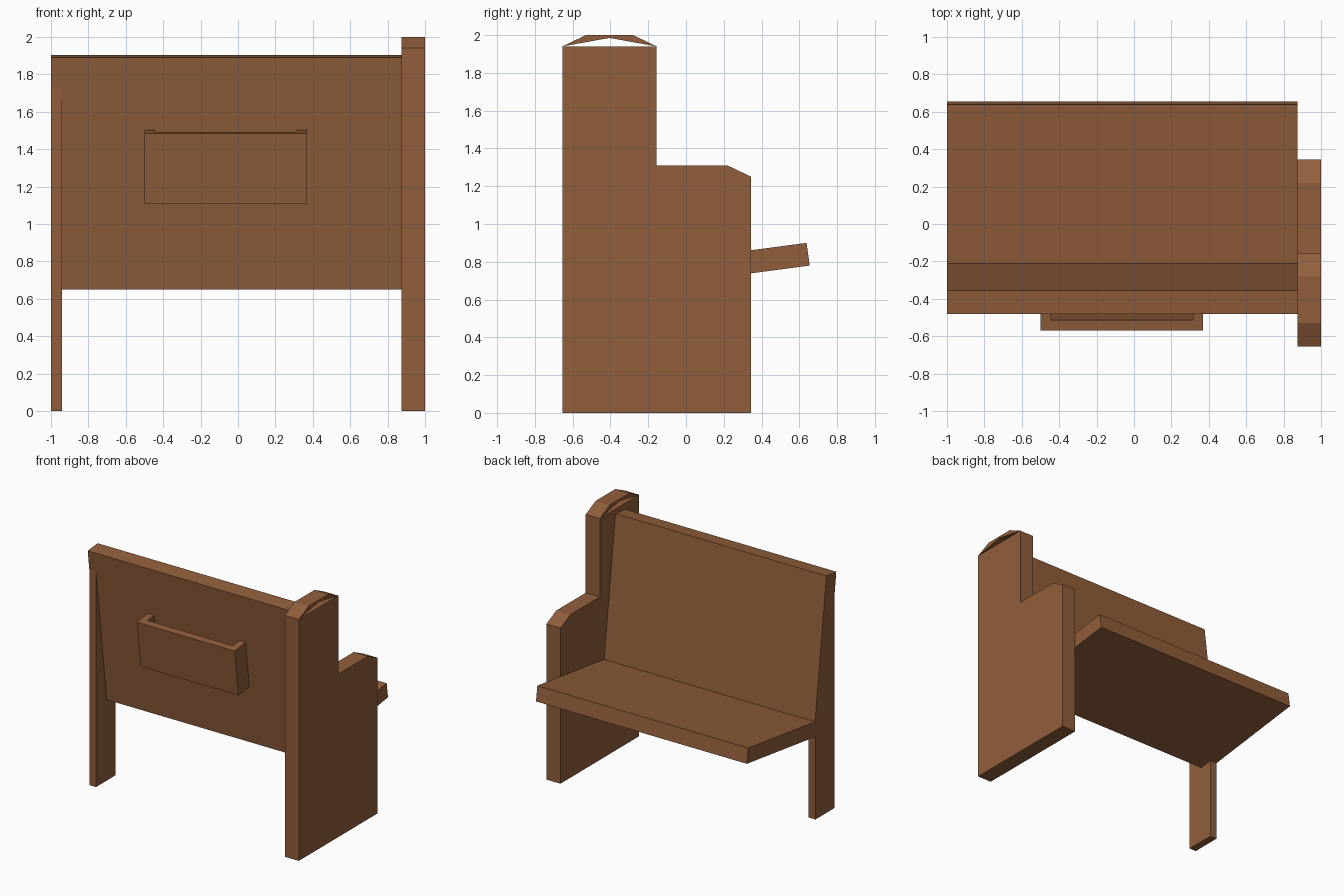
import bpy, bmesh

if "Cube" in bpy.data.objects:
    bpy.data.objects.remove(bpy.data.objects["Cube"])

wood = bpy.data.materials.new("brown_wood")
wood.diffuse_color = (0.283, 0.114, 0.045, 1.0)
wood.use_nodes = True
wood.node_tree.nodes["Principled BSDF"].inputs["Base Color"].default_value = wood.diffuse_color


def extrude_x(name, profile, x0, x1):
    """Extrude a (y, z) profile along x into a solid."""
    bm = bmesh.new()
    face = bm.faces.new([bm.verts.new((x0, y, z)) for y, z in profile])
    new = bmesh.ops.extrude_face_region(bm, geom=[face])["geom"]
    verts = [v for v in new if isinstance(v, bmesh.types.BMVert)]
    bmesh.ops.translate(bm, verts=verts, vec=(x1 - x0, 0, 0))
    bmesh.ops.recalc_face_normals(bm, faces=bm.faces[:])
    mesh = bpy.data.meshes.new(name)
    bm.to_mesh(mesh)
    bm.free()
    mesh.materials.append(wood)
    obj = bpy.data.objects.new(name, mesh)
    bpy.context.collection.objects.link(obj)
    return obj


TILT = 0.125  # lean of the back board, y per z


def rear(z):
    """y of the back board's rear surface at height z."""
    return -0.48 + TILT * (1.89 - z)


# Tall end panel with a stepped armrest, and its arched cap
extrude_x("end_panel", [(-0.655, 0), (0.345, 0), (0.345, 1.25), (0.22, 1.31),
                        (-0.155, 1.31), (-0.155, 1.94), (-0.655, 1.94)], 0.875, 1)
extrude_x("end_panel_cap", [(-0.655, 1.94), (-0.405, 1.985), (-0.155, 1.94),
                            (-0.28, 2.0), (-0.53, 2.0)], 0.875, 1)

# Sloping seat and leaning back board
extrude_x("seat", [(-0.325, 0.65), (0.655, 0.78), (0.638, 0.90), (-0.34, 0.77)], -1, 0.875)
extrude_x("back_board", [(rear(0.77), 0.77), (-0.21, 0.787), (-0.355, 1.903),
                         (-0.48, 1.89)], -1, 0.875)

# Thin leg on the open end, running up behind the back board
extrude_x("rear_leg", [(-0.46, 0), (-0.215, 0), (-0.215, 0.665), (-0.325, 0.65),
                       (-0.34, 0.77), (rear(1.73), 1.73)], -1, -0.94)

# Book box on the rear of the back board: open topped, tilted with the board
LOW, HIGH, DEPTH, WALL = 1.11, 1.485, 0.14, 0.055


def box_point(d, z):
    """Point a distance d out from the board, level z at the outer side."""
    return (rear(z) - d, z + (DEPTH - d) * TILT)


def box_part(name, d0, d1, z0, z1, x0, x1):
    extrude_x(name, [box_point(d0, z0), box_point(d1, z0),
                     box_point(d1, z1), box_point(d0, z1)], x0, x1)


box_part("book_box_outer_wall", DEPTH - WALL, DEPTH, LOW, HIGH, -0.50, 0.37)
box_part("book_box_floor", 0, DEPTH - WALL, LOW, LOW + WALL, -0.50, 0.37)
for side, x0 in (("left", -0.50), ("right", 0.37 - WALL)):
    box_part("book_box_side_" + side, 0, DEPTH - WALL, LOW + WALL, HIGH, x0, x0 + WALL)
